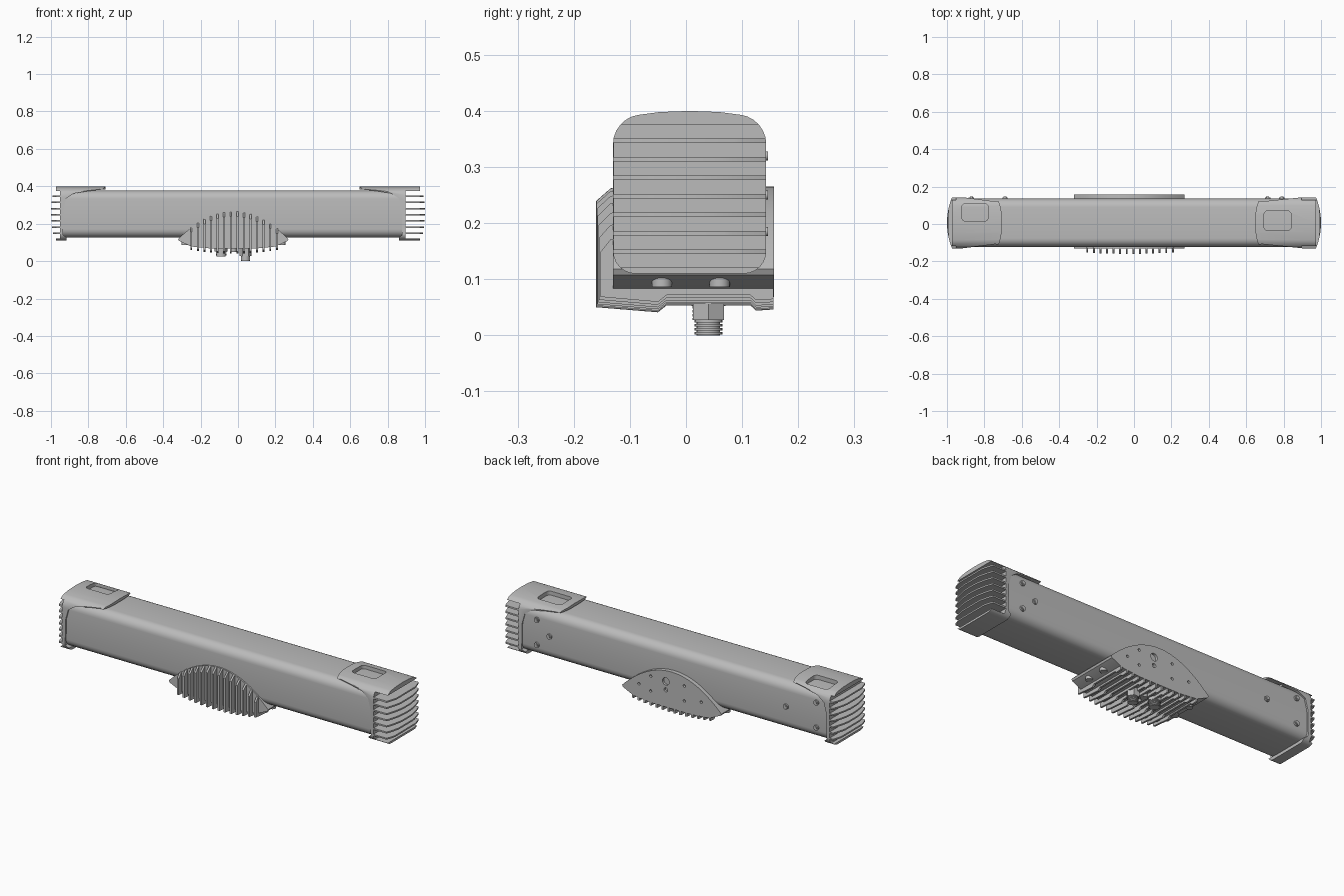
import bpy, bmesh, math
from mathutils import Vector

cube = bpy.data.objects.get("Cube")
if cube:
    bpy.data.objects.remove(cube, do_unlink=True)

grey = bpy.data.materials.new("plain grey")
grey.use_nodes = True
grey.diffuse_color = (0.5, 0.5, 0.5, 1)
bsdf = grey.node_tree.nodes["Principled BSDF"]
bsdf.inputs["Base Color"].default_value = (0.5, 0.5, 0.5, 1)
bsdf.inputs["Roughness"].default_value = 0.6


def rounded(corners, steps=6):
    """Round polygon corners given as (a, b, radius)."""
    out = []
    for i, (a, b, r) in enumerate(corners):
        p = Vector((a, b))
        if r == 0:
            out.append(p)
            continue
        before = Vector(corners[i - 1][:2])
        after = Vector(corners[(i + 1) % len(corners)][:2])
        start = p + (before - p).normalized() * r
        end = p + (after - p).normalized() * r
        w = math.sqrt(0.5)
        for k in range(steps + 1):
            t = k / steps
            c0, c1, c2 = (1 - t) ** 2, 2 * w * t * (1 - t), t * t
            out.append((start * c0 + p * c1 + end * c2) / (c0 + c1 + c2))
    return out


def extrude(name, outline, axis, lo, hi):
    """Prism of a 2D outline along an axis; outline uses the other two axes in order."""
    def place(p, h):
        co = list(p)
        co.insert("xyz".index(axis), h)
        return co
    bm = bmesh.new()
    face = bm.faces.new([bm.verts.new(place(p, lo)) for p in outline])
    new = bmesh.ops.extrude_face_region(bm, geom=[face])["geom"]
    shift = Vector(place((0, 0), hi - lo))
    bmesh.ops.translate(bm, vec=shift, verts=[v for v in new if isinstance(v, bmesh.types.BMVert)])
    bmesh.ops.recalc_face_normals(bm, faces=bm.faces)
    mesh = bpy.data.meshes.new(name)
    bm.to_mesh(mesh)
    bm.free()
    mesh.materials.append(grey)
    obj = bpy.data.objects.new(name, mesh)
    bpy.context.collection.objects.link(obj)
    return obj


def activate(obj):
    bpy.ops.object.select_all(action="DESELECT")
    obj.select_set(True)
    bpy.context.view_layer.objects.active = obj


def boolean(obj, cutter, operation):
    mod = obj.modifiers.new("cut", "BOOLEAN")
    mod.operation, mod.object, mod.solver = operation, cutter, "EXACT"
    activate(obj)
    bpy.ops.object.modifier_apply(modifier=mod.name)
    bpy.data.objects.remove(cutter, do_unlink=True)


def smooth(obj):
    activate(obj)
    bpy.ops.object.shade_smooth_by_angle(angle=math.radians(30))


def disc(name, a, b, r, axis, lo, hi, sides=20):
    ring = [(a + r * math.cos(k * math.tau / sides), b + r * math.sin(k * math.tau / sides))
            for k in range(sides)]
    obj = extrude(name, ring, axis, lo, hi)
    smooth(obj)
    return obj


def box_outline(a0, a1, b0, b1, r):
    return rounded([(a0, b0, r), (a1, b0, r), (a1, b1, r), (a0, b1, r)])


# Long housing with rounded edges
housing = extrude("housing", box_outline(-0.122, 0.135, 0.126, 0.377, 0.045), "x", -0.94, 0.885)
smooth(housing)

# End caps: side profile with comb fins, cut to the cross-section and the plan outline
SECTION = [(-0.13, 0.11, 0.04), (0.143, 0.11, 0.04), (0.143, 0.387, 0.045), (0.06, 0.398, 0),
           (0.0065, 0.4, 0), (-0.047, 0.398, 0), (-0.13, 0.387, 0.045)]


def end_cap(name, side, shift, pocket):
    profile = [(0.65 + shift, 0.42), (0.65 + shift, 0.384), (0.74 + shift, 0.375),
               (0.82 + shift, 0.362), (0.86 + shift, 0.335), (0.875 + shift, 0.28),
               (0.878 + shift, 0.14), (0.86 + shift, 0.128), (0.86 + shift, 0.1),
               (0.972, 0.1), (0.972, 0.121)]
    core = 0.895 + shift
    profile.append((core, 0.121))
    for i in range(7):
        z = 0.145 + i * 0.033
        tip = 1 - 0.02 * ((z - 0.25) / 0.14) ** 2
        profile += [(core, z), (tip, z), (tip, z + 0.008), (core, z + 0.008)]
    profile += [(core, 0.376), (0.972, 0.376), (0.972, 0.42)]
    cap = extrude(name, [(side * x, z) for x, z in profile], "y", -0.2, 0.2)
    section = extrude("section", rounded(SECTION), "x", -1.1, 1.1)
    boolean(cap, section, "INTERSECT")
    inner = 0.65 + shift
    plan = rounded([(inner + 0.03, 0.15, 0.03), (inner, 0.1, 0.05),
                    (inner, -0.087, 0.05), (inner + 0.03, -0.137, 0.03)])
    for k in range(13):
        y = -0.137 + 0.287 * k / 12
        plan.append((1 - 0.028 * ((y - 0.0065) / 0.14) ** 2, y))
    cutter = extrude("plan", [(side * x, y) for x, y in plan], "z", 0, 0.5)
    boolean(cap, cutter, "INTERSECT")
    # Recessed pocket in the top plate
    boolean(cap, extrude("pocket", box_outline(*pocket, 0.02), "z", 0.365, 0.5), "DIFFERENCE")
    smooth(cap)


end_cap("left_end_cap", 1, 0, (0.695, 0.84, -0.035, 0.07))
end_cap("right_end_cap", -1, 0.058, (-0.92, -0.78, 0.015, 0.11))

# Screws on the back of the housing
for x, z in [(0.79, 0.32), (0.715, 0.25), (0.79, 0.185), (-0.69, 0.25), (-0.87, 0.32), (-0.87, 0.185)]:
    disc("back_screw", x, z, 0.014, "y", 0.13, 0.143)
    disc("back_screw_head", x, z, 0.008, "y", 0.13, 0.146)

# Mounting cradle with an arched outline
MID, HALF = -0.025, 0.295


def arch(x):
    return 0.265 - 0.147 * ((x - MID) / HALF) ** 2


arc = [(MID + HALF * math.cos(math.pi * k / 28), 0) for k in range(29)]
lens = [(x, arch(x)) for x, _ in arc]
lens += [(-0.315, 0.108), (-0.25, 0.078), (-0.15, 0.068), (0.1, 0.068), (0.2, 0.078), (0.265, 0.108)]
cradle = extrude("mount_cradle", lens, "y", -0.13, 0.157)
for x, z, r in [(0.01, 0.205, 0.02), (0.01, 0.16, 0.011), (0.1, 0.21, 0.007), (0.1, 0.13, 0.007),
                (-0.1, 0.21, 0.007), (-0.1, 0.13, 0.007), (0.17, 0.15, 0.007), (-0.2, 0.15, 0.007)]:
    boolean(cradle, disc("hole", x, z, r, "y", 0.145, 0.2), "DIFFERENCE")
smooth(cradle)

# Cooling fins wrapping the front and underside of the cradle
for i in range(14):
    x = -0.25 + i * 0.0352
    u = (x - MID) / HALF
    top, low, front = arch(x), 0.05 + 0.03 * u * u, -0.16 + 0.012 * u * u
    shape = [(-0.125, 0.1), (-0.125, top), (-0.135, top - 0.003), (front, top - 0.025), (front, low),
             (-0.05, low - 0.009), (-0.035, low + 0.003), (0.115, low + 0.003),
             (0.125, low - 0.006), (0.156, low - 0.004), (0.156, 0.1)]
    extrude("cooling_fin", shape, "x", x - 0.005, x + 0.005)

# Screws under the sloping wings
for x in (0.235, -0.285):
    for y in (-0.043, 0.06):
        disc("wing_screw", x, y, 0.018, "z", 0.086, 0.11)

# Threaded connectors underneath
for x, bottom, r in [(0.04, 0.0, 0.025), (-0.09, 0.025, 0.028)]:
    disc("connector_core", x, 0.04, r - 0.004, "z", bottom, 0.08)
    disc("connector_collar", x, 0.04, r + 0.007, "z", bottom + 0.027, 0.08, 6)
    for k in range(4):
        z = bottom + 0.002 + k * 0.007
        disc("connector_thread", x, 0.04, r, "z", z, z + 0.004)
disc("vent_plug", -0.025, 0.04, 0.018, "z", 0.05, 0.08)
